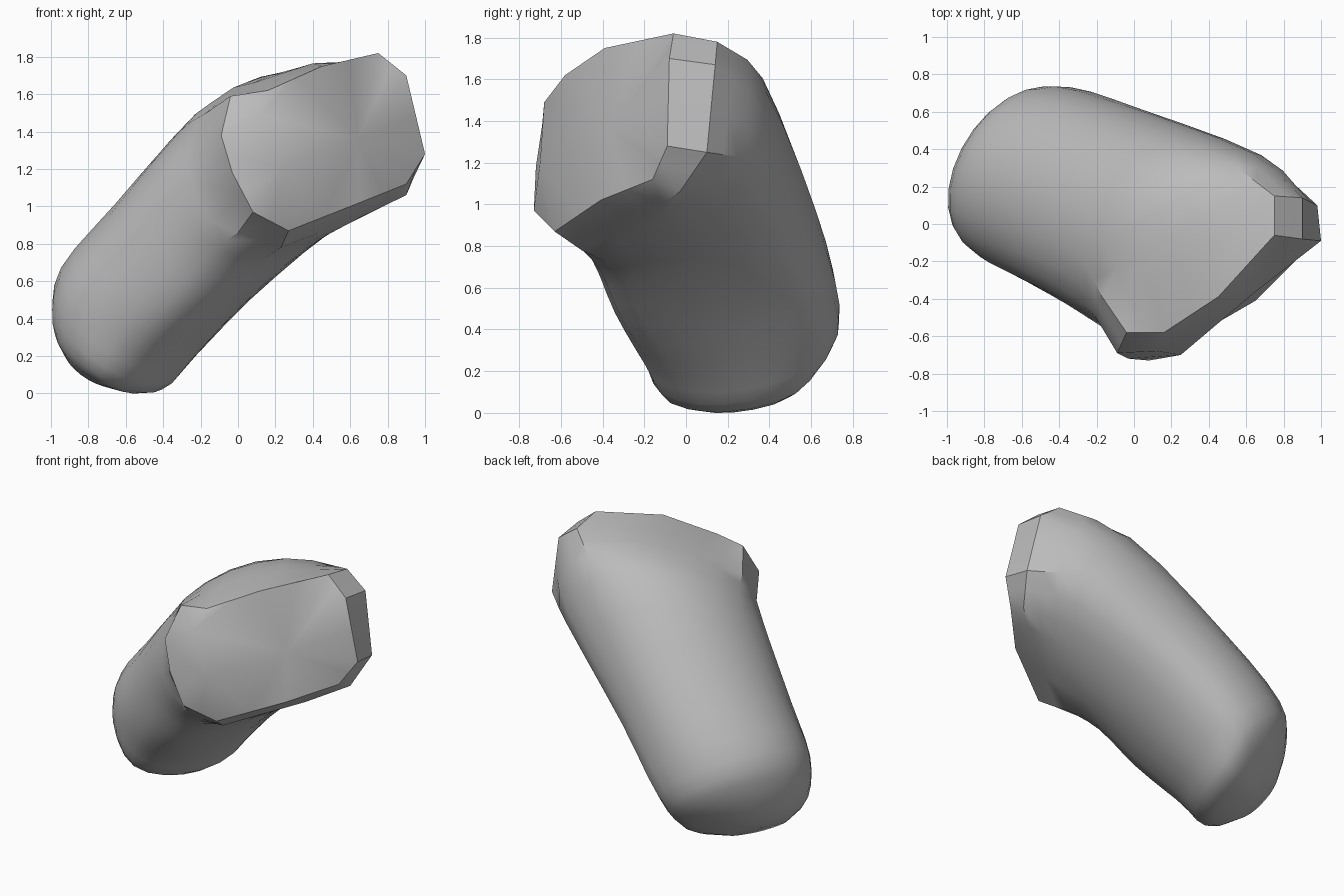
import bpy, bmesh
from math import cos, sin, radians, tau
from mathutils import Vector

default_cube = bpy.data.objects.get("Cube")
if default_cube:
    bpy.data.objects.remove(default_cube, do_unlink=True)

SIDES = 24   # points around every ring
STEPS = 3    # spline steps between rings


def make_material(name, colour):
    material = bpy.data.materials.new(name)
    material.use_nodes = True
    material.diffuse_color = colour
    shader = next(n for n in material.node_tree.nodes if n.type == 'BSDF_PRINCIPLED')
    shader.inputs["Base Color"].default_value = colour
    return material


def spline_point(p, q, r, s, t):
    """Smooth curve between q and r, guided by neighbours p and s."""
    return 0.5 * (2 * q + (r - p) * t + (2 * p - 5 * q + 4 * r - s) * t ** 2
                  + (3 * q - p - 3 * r + s) * t ** 3)


def outline(*coords):
    """Closed ring through the given corners, with one extra point per side."""
    corners = [Vector(c) for c in coords]
    ring = []
    for corner, following in zip(corners, corners[1:] + corners[:1]):
        ring += [corner, (corner + following) / 2]
    return ring


def ellipse(centre, across, upward, *bulges):
    """Elliptical ring; each bulge pushes the skin out around one angle."""
    c, u, v = Vector(centre), Vector(across), Vector(upward)
    ring = []
    for i in range(SIDES):
        a = tau * i / SIDES
        p = c + u * cos(a) + v * sin(a)
        for angle, push in bulges:
            p += Vector(push) * max(0, cos(a - radians(angle))) ** 8
        ring.append(p)
    return ring


def smooth_rings(rings):
    """Add in-between rings along the smooth curve through the given rings."""
    before = [2 * a - b for a, b in zip(rings[0], rings[1])]
    after = [2 * a - b for a, b in zip(rings[-1], rings[-2])]
    padded = [before] + rings + [after]
    result = []
    for i in range(1, len(padded) - 2):
        for step in range(STEPS):
            t = step / STEPS
            result.append([spline_point(*quad, t) for quad in zip(*padded[i - 1:i + 3])])
    result.append(rings[-1])
    return result


# Flat front face: its rim, starting at the left edge and going over the top
face_rim = outline(
    (-.09, -.69, 1.38), (-.04, -.58, 1.59), (.16, -.58, 1.62), (.45, -.39, 1.75),
    (.75, -.06, 1.82), (.9, -.08, 1.7), (1, -.09, 1.28), (.9, -.16, 1.12),
    (.65, -.41, 1.02), (.27, -.63, .87), (.08, -.73, .97), (-.03, -.72, 1.18))

# Shoulder just behind the face, with the bevelled strip on one side
shoulder = outline(
    (-.21, -.49, 1.28), (-.17, -.39, 1.5), (.08, -.32, 1.66), (.4, -.1, 1.765),
    (.75, .15, 1.78), (.9, .14, 1.67), (.98, .1, 1.25), (.9, -.03, 1.06),
    (.67, -.2, .95), (.23, -.5, .78), (0, -.57, .86), (-.14, -.57, 1.08))

# Trunk rings from the neck down to the rounded foot,
# each with a ridge under the front and a fuller flank at the back
neck = ellipse((.125, -.025, 1.175), (-.54, -.3, -.03), (.04, .28, .48),
               (285, (0, -.04, -.02)), (185, (.04, .05, -.03)))
waist = ellipse((-.295, .155, .76), (-.38, -.37, .03), (-.13, .29, .33),
                (285, (0, -.08, -.01)), (190, (.02, .05, 0)))
ankle = ellipse((-.585, .265, .44), (-.3, -.39, .06), (-.21, .25, .27),
                (290, (-.01, -.06, 0)), (185, (.02, .04, -.01)))
heel = ellipse((-.685, .3, .24), (-.25, -.33, .02), (-.18, .19, .235),
               (310, (0, -.05, 0)), (215, (0, .04, -.01)))
tip = Vector((-.81, .31, .14))
heel_inner = [p.lerp(tip, .5) + Vector((-.03, 0, -.04)) for p in heel]

body_rings = [face_rim] + smooth_rings([shoulder, neck, waist, ankle, heel, heel_inner])

bm = bmesh.new()
loops = [[bm.verts.new(p) for p in ring] for ring in body_rings]


def fan(hub, loop, start, end):
    """Triangles from a hub to a stretch of a closed loop."""
    for i in range(start, end):
        bm.faces.new((loop[i % SIDES], loop[(i + 1) % SIDES], hub))


# Skin between neighbouring rings
for first, second in zip(loops, loops[1:]):
    for i in range(SIDES):
        j = (i + 1) % SIDES
        bm.faces.new((first[i], first[j], second[j], second[i]))

# Rounded end
fan(bm.verts.new(tip), loops[-1], 0, SIDES)

# Gently domed front face: three fans joined by triangles
rim = loops[0]
upper, right, left = [bm.verts.new(p) for p in
                      ((.12, -.68, 1.49), (.64, -.37, 1.36), (.25, -.7, 1.2))]
fan(upper, rim, 0, 5)
fan(right, rim, 5, 17)
fan(left, rim, 17, SIDES)
for corner, a, b in ((rim[0], left, upper), (rim[5], upper, right),
                     (rim[17], right, left), (left, right, upper)):
    bm.faces.new((corner, a, b))

bmesh.ops.recalc_face_normals(bm, faces=bm.faces)

mesh = bpy.data.meshes.new("rounded_body")
bm.to_mesh(mesh)
bm.free()
mesh.materials.append(make_material("plain grey", (.5, .5, .5, 1)))
body = bpy.data.objects.new("rounded_body", mesh)
bpy.context.collection.objects.link(body)

# Smooth skin with crisp edges around the face
bpy.ops.object.select_all(action='DESELECT')
body.select_set(True)
bpy.context.view_layer.objects.active = body
bpy.ops.object.shade_smooth_by_angle(angle=radians(30))
